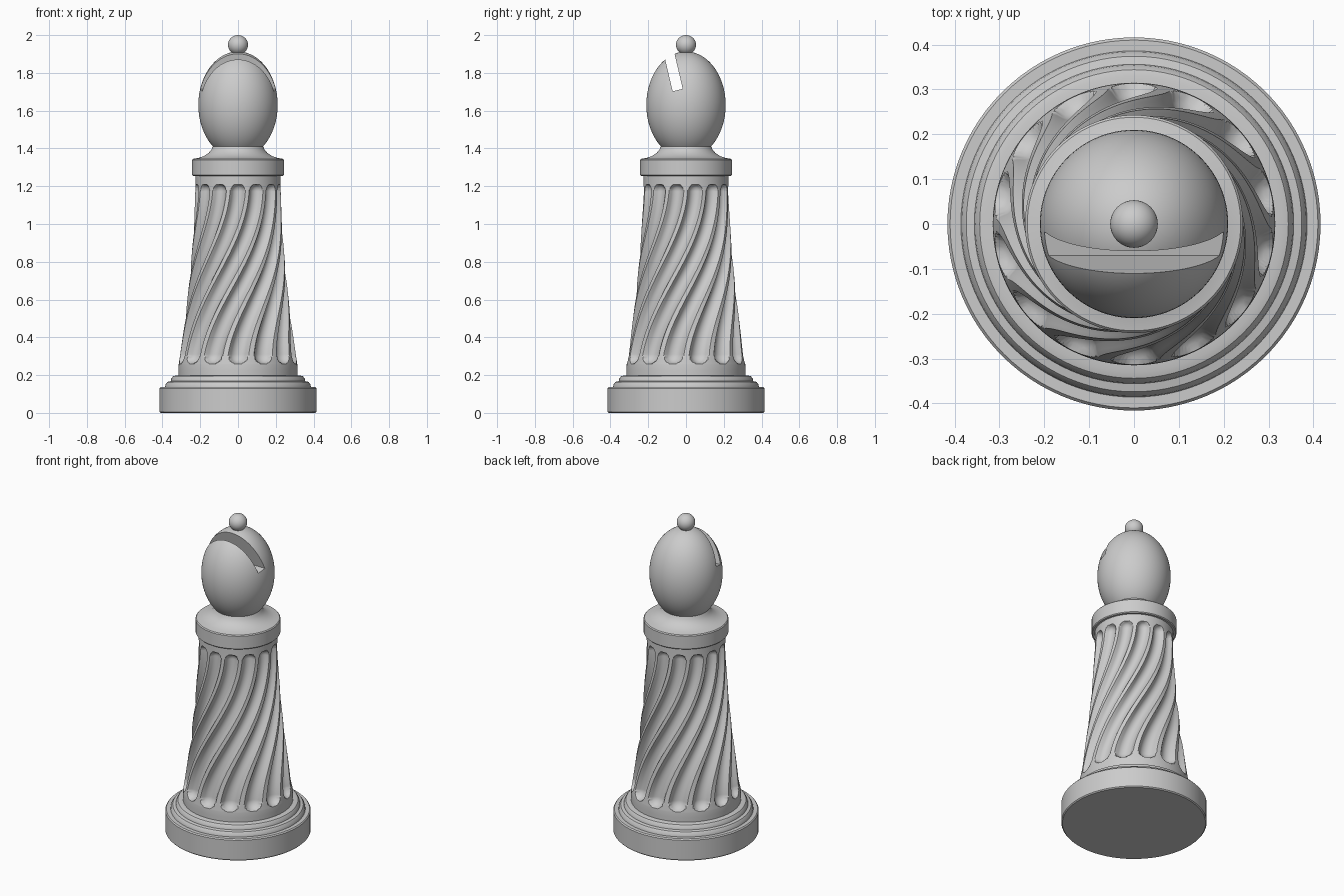
import bpy, bmesh, math

if "Cube" in bpy.data.objects:
    bpy.data.objects.remove(bpy.data.objects["Cube"])

FLUTES, PER = 14, 20          # flutes round the shaft, grid columns per flute
ZB, ZT = 0.26, 1.21           # flute ends
TWIST = 3 * 2 * math.pi / FLUTES


def finish(name, verts, faces, angle=35):
    me = bpy.data.meshes.new(name)
    me.from_pydata(verts, [], faces)
    ob = bpy.data.objects.new(name, me)
    bpy.context.collection.objects.link(ob)
    bm = bmesh.new()
    bm.from_mesh(me)
    bmesh.ops.remove_doubles(bm, verts=bm.verts, dist=1e-5)
    bmesh.ops.recalc_face_normals(bm, faces=bm.faces)
    bm.to_mesh(me)
    bm.free()
    smooth(ob, angle)
    return ob


def smooth(ob, angle=35):
    bpy.ops.object.select_all(action='DESELECT')
    ob.select_set(True)
    bpy.context.view_layer.objects.active = ob
    bpy.ops.object.shade_smooth_by_angle(angle=math.radians(angle))


def rings(rows, n):
    """Quads joining consecutive rings, with flat caps."""
    faces = [(i * n + j, i * n + (j + 1) % n, (i + 1) * n + (j + 1) % n, (i + 1) * n + j)
             for i in range(rows - 1) for j in range(n)]
    return faces + [tuple(range(n)), tuple(range((rows - 1) * n, rows * n))]


def lathe(name, profile, n=96):
    verts = [(r * math.cos(2 * math.pi * j / n), r * math.sin(2 * math.pi * j / n), z)
             for r, z in profile for j in range(n)]
    return finish(name, verts, rings(len(profile), n))


# Stepped base
lathe("base", [(0.41, 0), (0.416, 0.006), (0.416, 0.13), (0.41, 0.137), (0.386, 0.137),
               (0.384, 0.15), (0.374, 0.164), (0.356, 0.168), (0.354, 0.18),
               (0.344, 0.194), (0.33, 0.198), (0.30, 0.198)])


# Tapered shaft with round-ended spiral flutes; the grid twists with the flutes
def shaft_radius(z):
    t = min(max((z - 0.25) / 1.0, 0), 1)
    return 0.225 + 0.09 * (1 - t) ** 1.7


def twist(z):
    t = min(max((z - ZB) / (ZT - ZB), 0), 1)
    return TWIST * t * t * (3 - 2 * t)


levels = [0.19, 0.225]
levels += [ZB - 0.004 + 0.004 * i for i in range(18)]
levels += [0.34 + 0.0125 * i for i in range(65)]
levels += [1.146 + 0.004 * i for i in range(18)]
levels += [1.235, 1.27]
n = FLUTES * PER
verts = []
for z in levels:
    r = shaft_radius(z)
    half = 0.36 * r * 2 * math.pi / FLUTES
    dz = max(ZB + half - z, z - (ZT - half), 0)
    for j in range(n):
        u = (j % PER) / PER
        u = u if u < 0.5 else u - 1
        d = math.hypot(u * r * 2 * math.pi / FLUTES, dz) / half
        depth = 0.85 * half * math.sqrt(max(1 - d * d, 0))
        a = 2 * math.pi * j / n - math.pi / 2 + twist(z)
        verts.append(((r - depth) * math.cos(a), (r - depth) * math.sin(a), z))
finish("fluted_shaft", verts, rings(len(levels), n), 40)

# Collar and flared neck
lathe("collar", [(0.22, 1.254), (0.238, 1.254), (0.243, 1.259), (0.243, 1.339),
                 (0.238, 1.345), (0.208, 1.35), (0.18, 1.36), (0.155, 1.377),
                 (0.14, 1.395), (0.132, 1.415), (0.10, 1.43)])


# Egg-shaped head with a slanted slot
def ellipsoid(name, z, rx, rz):
    bpy.ops.mesh.primitive_uv_sphere_add(segments=96, ring_count=48, radius=1, location=(0, 0, z))
    ob = bpy.context.object
    ob.name = name
    ob.scale = (rx, rx, rz)
    bpy.ops.object.transform_apply(location=False, rotation=False, scale=True)
    return ob


head = ellipsoid("head", 1.63, 0.21, 0.283)
tilt = 0.23
bpy.ops.mesh.primitive_cube_add(
    size=1, location=(0, -0.044 - 0.2 * math.sin(tilt), 1.709 + 0.2 * math.cos(tilt)),
    rotation=(tilt, 0, 0))
cutter = bpy.context.object
cutter.name = "slot_cutter"
cutter.scale = (0.6, 0.055, 0.4)
bpy.context.view_layer.objects.active = head
cut = head.modifiers.new("slot", 'BOOLEAN')
cut.object = cutter
cut.solver = 'EXACT'
bpy.ops.object.modifier_apply(modifier=cut.name)
bpy.data.objects.remove(cutter)
smooth(head)

# Ball finial
smooth(ellipsoid("finial", 1.948, 0.053, 0.052))
